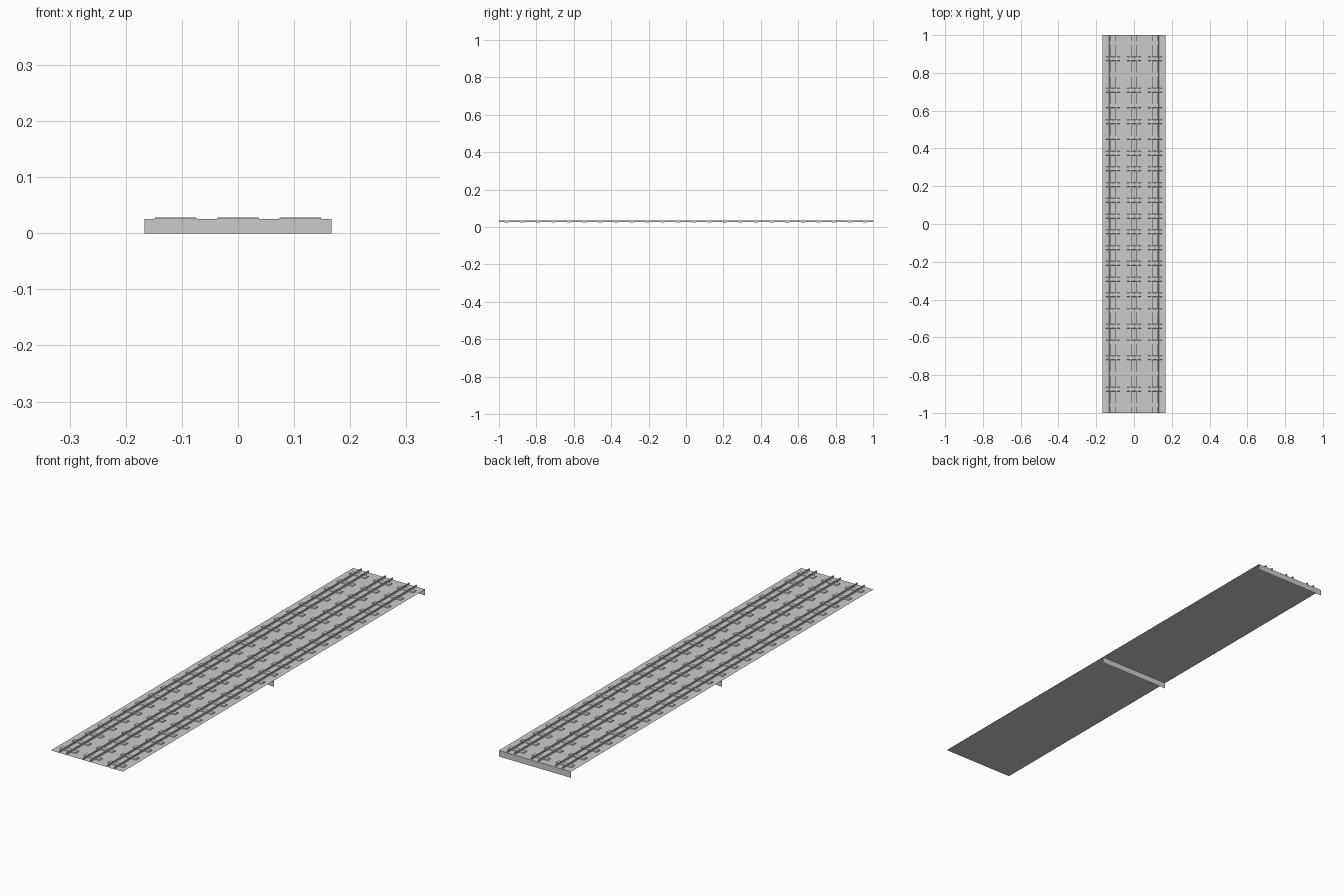
import bpy, bmesh

if "Cube" in bpy.data.objects:
    bpy.data.objects.remove(bpy.data.objects["Cube"])

W, L = 0.167, 1.0            # half width, half length
DECK, SLEEPER, RAIL = 0.0255, 0.0285, 0.034
TRACKS = (-0.111, 0.0, 0.111)


def make(name, polys, loc=(0, 0, 0)):
    bm = bmesh.new()
    for pts in polys:
        bm.faces.new([bm.verts.new(p) for p in pts])
    bmesh.ops.remove_doubles(bm, verts=bm.verts, dist=1e-5)
    me = bpy.data.meshes.new(name)
    bm.to_mesh(me)
    bm.free()
    ob = bpy.data.objects.new(name, me)
    ob.location = loc
    bpy.context.collection.objects.link(ob)
    return ob


# Thin deck sheet
make("deck", [[(-W, -L, DECK), (W, -L, DECK), (W, L, DECK), (-W, L, DECK)]])

# Upright support sheets below the middle and the back end
for name, y in (("middle_support", 0), ("end_support", L)):
    make(name, [[(-W, y, 0), (W, y, 0), (W, y, DECK), (-W, y, DECK)]])


# Low sleeper with sloping sides and no underside
def sleeper_faces(hx, hy, bevel):
    lo = [(-hx, -hy, DECK), (hx, -hy, DECK), (hx, hy, DECK), (-hx, hy, DECK)]
    tx, ty = hx - bevel, hy - bevel
    hi = [(-tx, -ty, SLEEPER), (tx, -ty, SLEEPER), (tx, ty, SLEEPER), (-tx, ty, SLEEPER)]
    return [hi] + [[lo[i], lo[(i + 1) % 4], hi[(i + 1) % 4], hi[i]] for i in range(4)]


# Rail extruded from an open I-shaped profile
def rail_faces():
    half = [(0.0037, SLEEPER), (0.0035, SLEEPER + 0.0008), (0.0011, SLEEPER + 0.0014),
            (0.0011, RAIL - 0.0018), (0.0022, RAIL - 0.0013), (0.0022, RAIL)]
    prof = half + [(-x, z) for x, z in reversed(half)]
    n = len(prof)
    return [[(a[0], -L, a[1]), (a[0], L, a[1]), (b[0], L, b[1]), (b[0], -L, b[1])][::-1]
            for a, b in ((prof[i], prof[(i + 1) % n]) for i in range(n))]


for t, x in enumerate(TRACKS):
    ob = make(f"sleepers_{t}", sleeper_faces(0.038, 0.0115, 0.002), (x, -L + 1 / 24, 0))
    arr = ob.modifiers.new("row", 'ARRAY')
    arr.count = 24
    arr.use_relative_offset = False
    arr.use_constant_offset = True
    arr.constant_offset_displace = (0, 1 / 12, 0)
    for s in (-1, 1):
        make(f"rail_{t}_{'left' if s < 0 else 'right'}", rail_faces(), (x + s * 0.0165, 0, 0))
